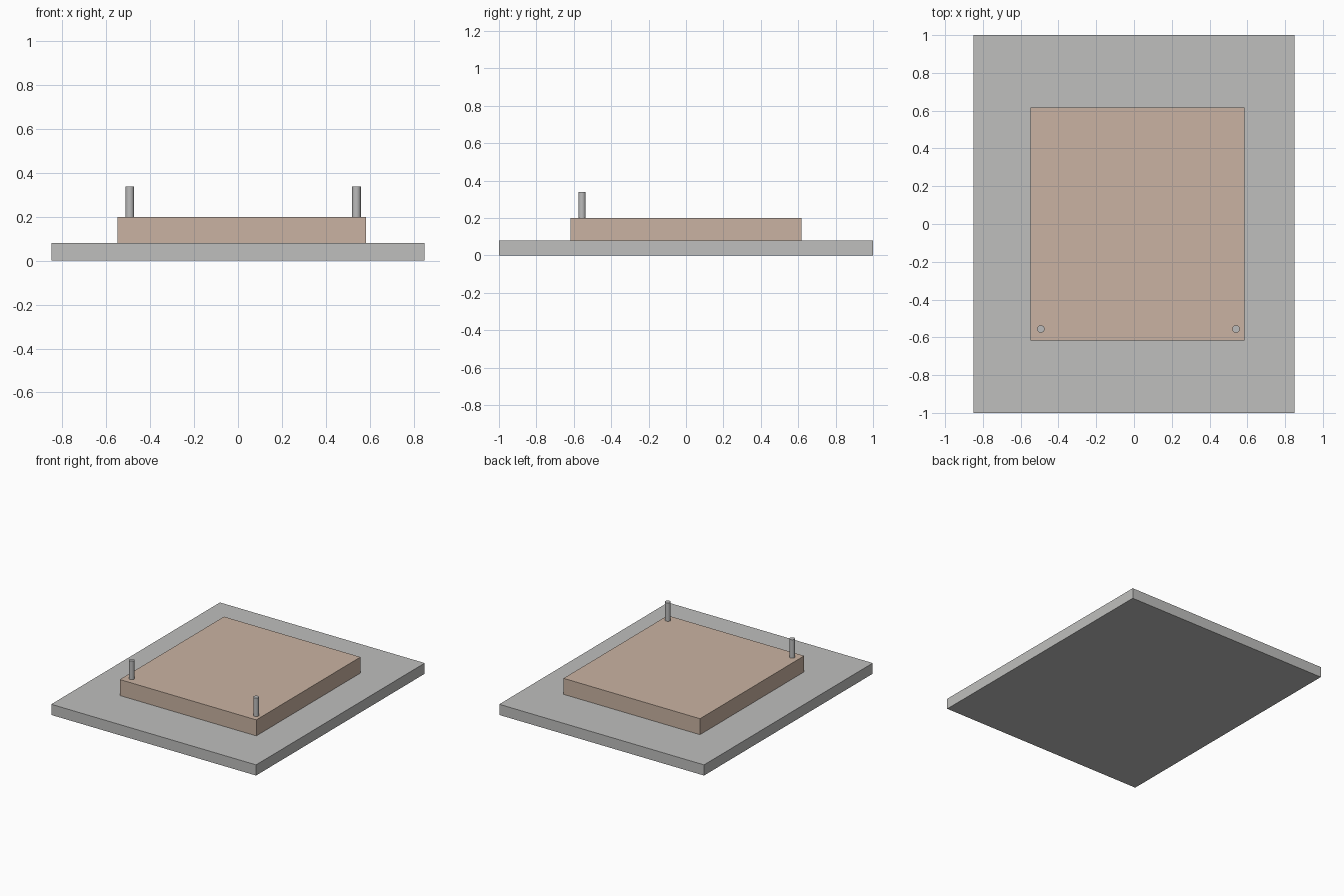
import bpy
import math

if "Cube" in bpy.data.objects:
    bpy.data.objects.remove(bpy.data.objects["Cube"])


def material(name, rgb):
    m = bpy.data.materials.new(name)
    m.diffuse_color = (*rgb, 1.0)
    m.use_nodes = True
    m.node_tree.nodes["Principled BSDF"].inputs["Base Color"].default_value = m.diffuse_color
    return m


grey = material("light grey", (0.52, 0.52, 0.51))
tan = material("tan", (0.59, 0.45, 0.36))
steel = material("steel grey", (0.50, 0.50, 0.50))


def box(name, x0, x1, y0, y1, z0, z1, mat):
    bpy.ops.mesh.primitive_cube_add(size=1)
    ob = bpy.context.object
    ob.name = name
    ob.location = ((x0 + x1) / 2, (y0 + y1) / 2, (z0 + z1) / 2)
    ob.scale = (x1 - x0, y1 - y0, z1 - z0)
    bpy.ops.object.transform_apply(location=False, rotation=False, scale=True)
    ob.data.materials.append(mat)


# Flat base and the raised slab on it
box("base_plate", -0.85, 0.85, -1.0, 1.0, 0.0, 0.08, grey)
box("raised_slab", -0.549, 0.584, -0.617, 0.618, 0.08, 0.20, tan)

# Two upright pins at the front corners of the slab
for name, x in (("left_pin", -0.493), ("right_pin", 0.54)):
    bpy.ops.mesh.primitive_cylinder_add(vertices=16, radius=0.02, depth=0.138,
                                        location=(x, -0.556, 0.269))
    pin = bpy.context.object
    pin.name = name
    pin.data.materials.append(steel)
    bpy.ops.object.shade_smooth_by_angle(angle=math.radians(40))
